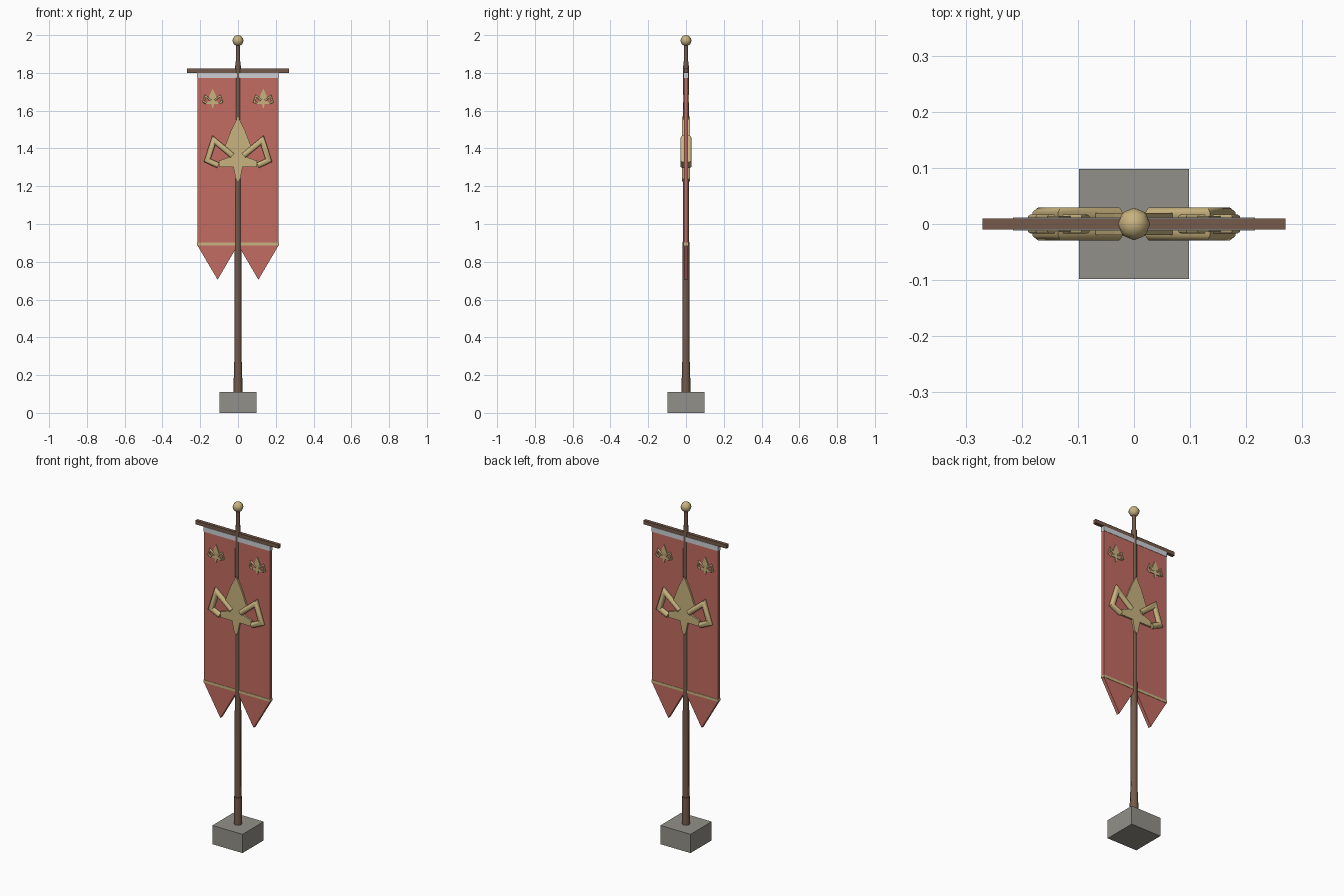
import bpy, bmesh, math
from mathutils import Vector

cube = bpy.data.objects.get("Cube")
if cube:
    bpy.data.objects.remove(cube, do_unlink=True)


def material(name, rgb):
    m = bpy.data.materials.new(name)
    m.use_nodes = True
    m.diffuse_color = (*rgb, 1)
    bsdf = m.node_tree.nodes["Principled BSDF"]
    bsdf.inputs["Base Color"].default_value = (*rgb, 1)
    bsdf.inputs["Roughness"].default_value = 0.8
    return m


RED = material("red cloth", (0.54, 0.15, 0.12))
GOLD = material("gold", (0.58, 0.45, 0.21))
WOOD = material("brown wood", (0.18, 0.105, 0.07))
STONE = material("grey stone", (0.29, 0.28, 0.25))
WHITE = material("pale trim", (0.62, 0.63, 0.66))


def finish(name, bm, mat, smooth=False):
    bmesh.ops.recalc_face_normals(bm, faces=bm.faces)
    mesh = bpy.data.meshes.new(name)
    bm.to_mesh(mesh)
    bm.free()
    mesh.materials.append(mat)
    ob = bpy.data.objects.new(name, mesh)
    bpy.context.collection.objects.link(ob)
    if smooth:
        bpy.ops.object.select_all(action="DESELECT")
        ob.select_set(True)
        bpy.context.view_layer.objects.active = ob
        bpy.ops.object.shade_smooth_by_angle(angle=math.radians(50))
    return ob


def box(name, half_x, half_y, z0, z1, mat):
    bm = bmesh.new()
    bmesh.ops.create_cube(bm, size=1)
    for v in bm.verts:
        v.co = (v.co.x * 2 * half_x, v.co.y * 2 * half_y, z0 + (v.co.z + 0.5) * (z1 - z0))
    return finish(name, bm, mat)


def plate(name, outline, half_y, mat):
    """Extrude an (x, z) outline evenly to both sides of y = 0."""
    bm = bmesh.new()
    face = bm.faces.new([bm.verts.new((x, -half_y, z)) for x, z in outline])
    out = bmesh.ops.extrude_face_region(bm, geom=[face])
    for v in out["geom"]:
        if isinstance(v, bmesh.types.BMVert):
            v.co.y = half_y
    return finish(name, bm, mat)


def loft(bm, rings):
    """Bridge equal rings of points and cap both ends."""
    rows = [[bm.verts.new(p) for p in ring] for ring in rings]
    n = len(rows[0])
    for a, b in zip(rows, rows[1:]):
        for i in range(n):
            j = (i + 1) % n
            bm.faces.new((a[i], a[j], b[j], b[i]))
    bm.faces.new(rows[0])
    bm.faces.new(rows[-1])


def tube_rings(path, y, r, sides=8):
    """Mitred round tube along an (x, z) path lying at depth y."""
    pts = [Vector((x, 0, z)) for x, z in path]
    dirs = [(b - a).normalized() for a, b in zip(pts, pts[1:])]
    rings = []
    for i, p in enumerate(pts):
        before, after = dirs[max(i - 1, 0)], dirs[min(i, len(dirs) - 1)]
        tangent = (before + after).normalized()
        side = Vector((-tangent.z, 0, tangent.x)) / max(tangent.dot(after), 0.5)
        ring = []
        for k in range(sides):
            a = math.tau * (k + 0.5) / sides
            ring.append(p + side * r * math.cos(a) + Vector((0, y + r * math.sin(a), 0)))
        rings.append(ring)
    return rings


# Stone foot, stepped pole and ball finial
box("base_block", 0.098, 0.098, 0, 0.11, STONE)
bm = bmesh.new()
profile = [(0.023, 0.1), (0.022, 0.27), (0.019, 0.27), (0.0145, 1.86),
           (0.0115, 1.86), (0.0105, 1.96)]
loft(bm, [[(r * math.cos(math.tau * k / 8), r * math.sin(math.tau * k / 8), z)
           for k in range(8)] for r, z in profile])
finish("pole", bm, WOOD, True)
bm = bmesh.new()
bmesh.ops.create_uvsphere(bm, u_segments=8, v_segments=8, radius=0.029)
bmesh.ops.translate(bm, verts=bm.verts, vec=(0, 0, 1.971))
finish("finial_ball", bm, GOLD, True)

# Crossbar and hanging cloth with two pointed tails
box("crossbar", 0.27, 0.01, 1.8, 1.822, WOOD)
box("top_trim", 0.216, 0.012, 1.772, 1.8, WHITE)
half = [(0.215, 1.775), (0.215, 0.887), (0.108, 0.705)]
plate("cloth", half + [(0, 0.89)] + [(-x, z) for x, z in reversed(half)], 0.01, RED)
box("lower_stripe", 0.216, 0.012, 0.886, 0.901, GOLD)

# Flower emblem: central blade plus bent side petals on both faces
BLADE = [(0.035, 1.5), (0.07, 1.41), (0.045, 1.355), (0.1, 1.335),
         (0.1, 1.302), (0.025, 1.302), (0.012, 1.24)]
PETAL = [(0.03, 1.362), (0.128, 1.444), (0.163, 1.337), (0.105, 1.31)]


def emblem(name, cx, cz, s, blade_y, petal_y, petal_r):
    def place(pts, sx=1):
        return [(cx + sx * x * s, cz + (z - 1.4) * s) for x, z in pts]
    outline = place([(0, 1.57)] + BLADE + [(0, 1.225)])
    outline += list(reversed(place(BLADE, -1)))
    plate(name + "_blade", outline, blade_y, GOLD)
    for side, sx in (("left", 1), ("right", -1)):
        bm = bmesh.new()
        for y in (-petal_y, petal_y):
            loft(bm, tube_rings(place(PETAL, sx), y, petal_r))
        finish(f"{name}_{side}_petal", bm, GOLD, True)


emblem("main_emblem", 0, 1.4, 1, 0.02, 0.015, 0.016)
for side, sx in (("left", 1), ("right", -1)):
    emblem(f"small_{side}_emblem", sx * 0.134, 1.665, 0.3, 0.014, 0.012, 0.005)
